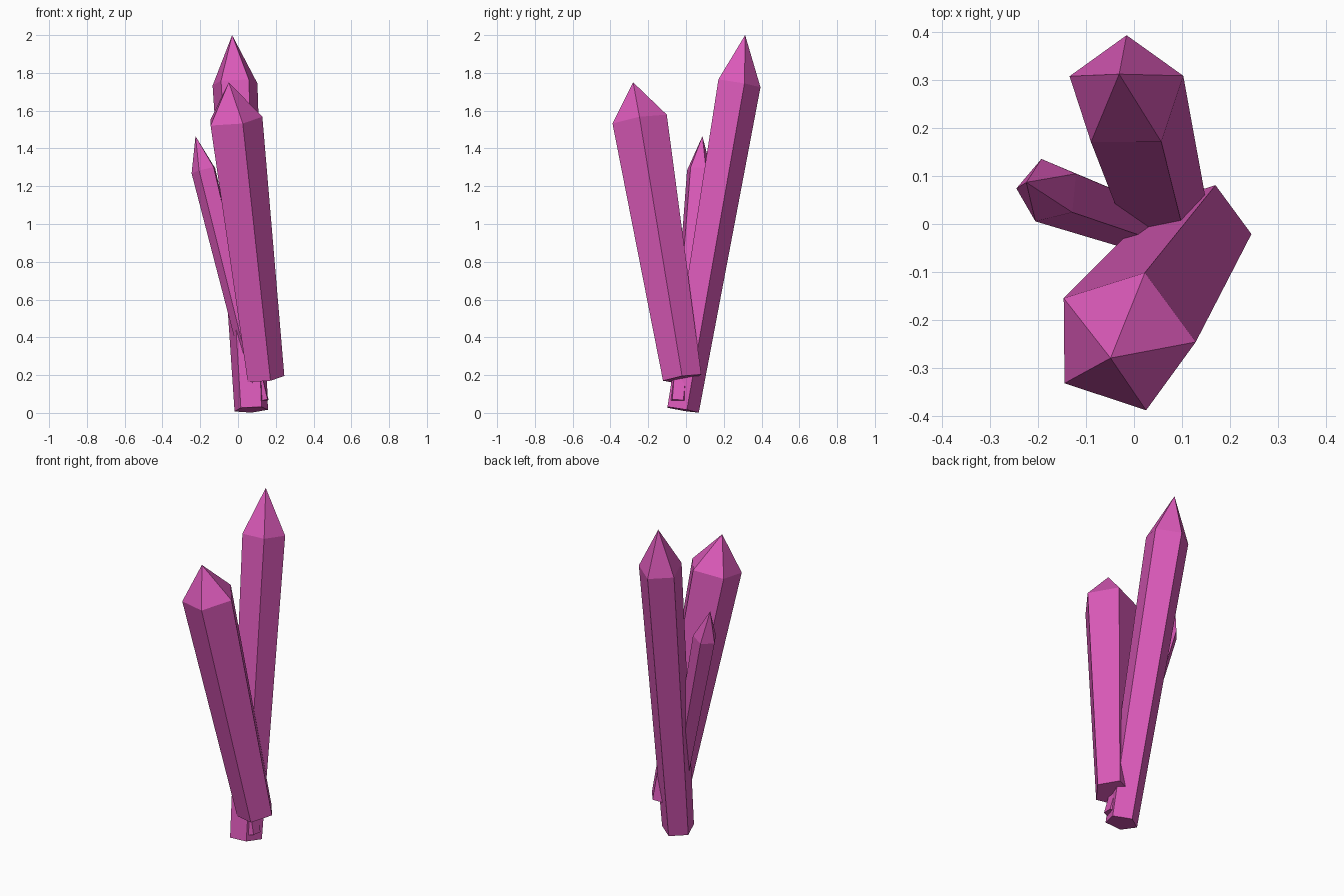
import bpy, bmesh
from math import cos, sin, radians
from mathutils import Vector

if "Cube" in bpy.data.objects:
    bpy.data.objects.remove(bpy.data.objects["Cube"])

pink = bpy.data.materials.new("pink_crystal")
pink.diffuse_color = (0.70, 0.10, 0.48, 1)
pink.use_nodes = True
pink.node_tree.nodes["Principled BSDF"].inputs["Base Color"].default_value = pink.diffuse_color
SIDES = 5


def crystal(name, base, shoulder, tip, r_base, r_top, start):
    """Leaning five-sided prism that widens upward and ends in a point."""
    base, shoulder, tip = Vector(base), Vector(shoulder), Vector(tip)
    tilt = Vector((0, 0, 1)).rotation_difference(shoulder - base)
    bm = bmesh.new()

    def ring(centre, r):
        angles = [radians(start + 360 * i / SIDES) for i in range(SIDES)]
        return [bm.verts.new(centre + tilt @ Vector((r * cos(a), r * sin(a), 0)))
                for a in angles]

    low, high = ring(base, r_base), ring(shoulder, r_top)
    point = bm.verts.new(tip)
    bm.faces.new(low[::-1])
    for i in range(SIDES):
        j = (i + 1) % SIDES
        bm.faces.new((low[i], low[j], high[j], high[i]))
        bm.faces.new((high[i], high[j], point))
    mesh = bpy.data.meshes.new(name)
    bm.to_mesh(mesh)
    bm.free()
    mesh.materials.append(pink)
    obj = bpy.data.objects.new(name, mesh)
    bpy.context.collection.objects.link(obj)


# Tall crystal leaning back
crystal("tall_crystal", (0.07, -0.024, 0.017), (-0.016, 0.271, 1.745),
        (-0.031, 0.313, 2.0), 0.093, 0.125, 90)
# Thick crystal leaning forward
crystal("thick_crystal", (0.138, -0.02, 0.183), (-0.023, -0.245, 1.55),
        (-0.049, -0.28, 1.75), 0.108, 0.153, 0)
# Thin crystal leaning left
crystal("thin_crystal", (0.12, -0.04, 0.06), (-0.179, 0.069, 1.285),
        (-0.225, 0.087, 1.465), 0.05, 0.069, 175)
